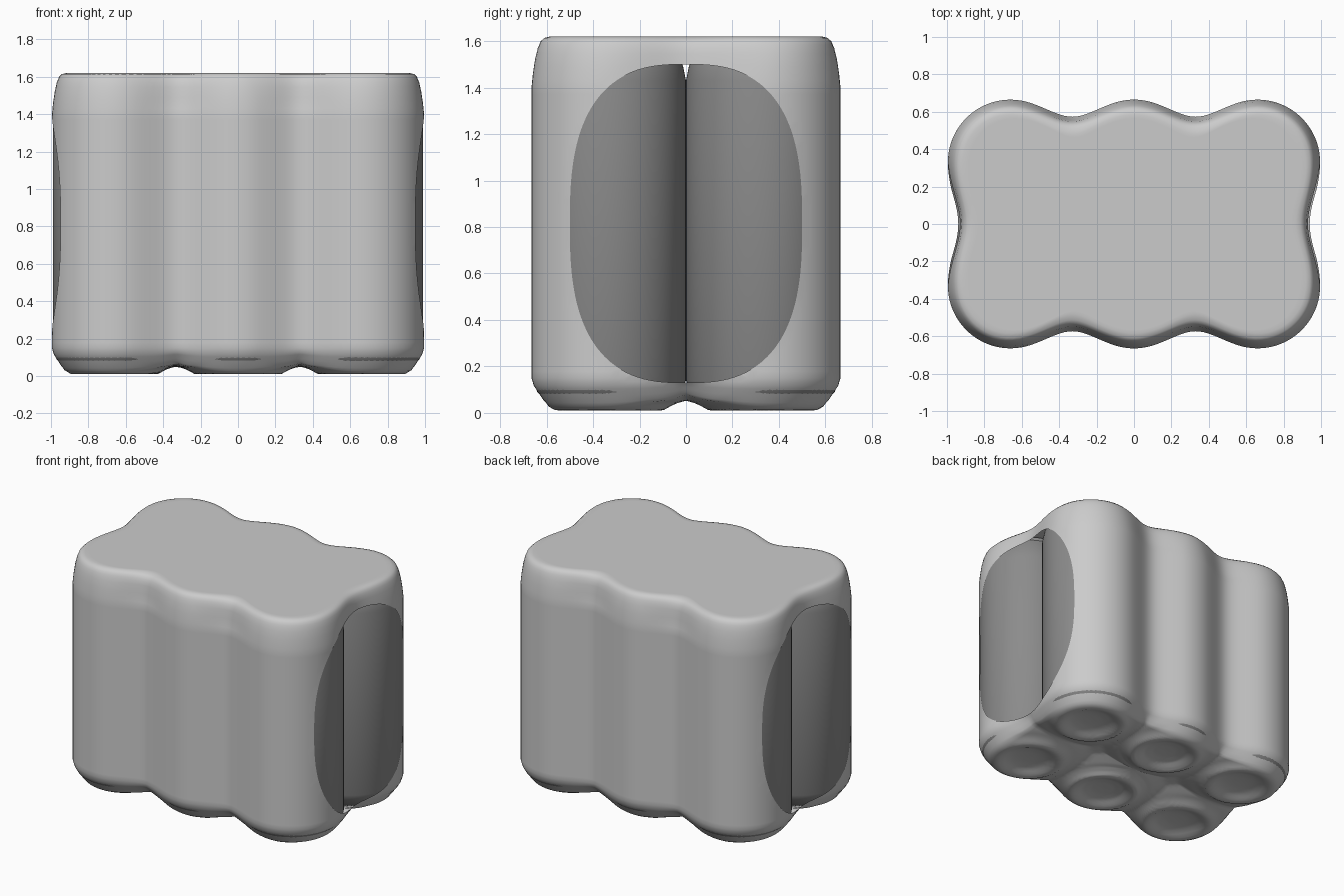
import bpy, bmesh, math

if "Cube" in bpy.data.objects:
    bpy.data.objects.remove(bpy.data.objects["Cube"])

SX, SY, R = 0.66, 0.33, 0.335          # can spacing, row offset, wrap radius
CENTERS = [(i * SX, j * SY) for j in (-1, 1) for i in (-1, 0, 1)]


def smin(a, b, k):
    h = max(k - abs(a - b), 0) / k
    return min(a, b) - h * h * k / 4


def lerp_table(table, x):
    if x <= table[0][0]:
        return table[0][1:]
    for a, b in zip(table, table[1:]):
        if x <= b[0]:
            t = (x - a[0]) / (b[0] - a[0])
            return tuple(p + (q - p) * t for p, q in zip(a[1:], b[1:]))
    return table[-1][1:]


# height: (z, inset, extra blending between cans)
SIDE = [(0.03, .075, .16), (0.05, .05, .10), (0.08, .027, .05), (0.11, .010, .02),
        (0.15, 0, 0), (1.40, 0, 0), (1.46, .006, 0), (1.52, .015, .02),
        (1.57, .027, .05), (1.60, .04, .07), (1.614, .055, .09), (1.62, .08, .13)]
# underside: distance from can centre, height
UNDER = [(0, .05), (.08, .047), (.14, .037), (.18, .020), (.21, .010), (.235, .012),
         (.265, .03), (.30, .045), (.33, .052), (.42, .085)]


def field(x, y, inset, extra):
    rows = []
    for s in (-1, 1):
        d = [math.hypot(x - i * SX, y - s * SY) - R for i in (-1, 0, 1)]
        rows.append(smin(smin(d[0], d[1], .3 + extra), d[2], .3 + extra))
    return smin(rows[0], rows[1], .4 + extra) + inset


def outline(start, direction, z):
    """March from outside back to the wrap's surface at height z."""
    inset, extra = lerp_table(SIDE, z)
    lo, hi = 0.3, 1.4
    for _ in range(24):
        t = (lo + hi) / 2
        if field(start[0] + direction[0] * t, start[1] + direction[1] * t, inset, extra) < 0:
            lo = t
        else:
            hi = t
    return start[0] + direction[0] * lo, start[1] + direction[1] * lo


def under(x, y):
    return lerp_table(UNDER, min(math.hypot(x - a, y - b) for a, b in CENTERS))[0]


def opening(y, z):
    """Rounded end opening: below 1 means inside."""
    return (abs(y / 0.5) ** 2.7 + abs((z - 0.815) / 0.685) ** 2.7) ** (1 / 2.7)


def make_object(name, bm, angle=60):
    bmesh.ops.recalc_face_normals(bm, faces=bm.faces)
    mesh = bpy.data.meshes.new(name)
    bm.to_mesh(mesh)
    bm.free()
    ob = bpy.data.objects.new(name, mesh)
    bpy.context.collection.objects.link(ob)
    bpy.ops.object.select_all(action='DESELECT')
    ob.select_set(True)
    bpy.context.view_layer.objects.active = ob
    bpy.ops.object.shade_smooth_by_angle(angle=math.radians(angle))
    return ob


def bridge(bm, a, b):
    n = len(a)
    for i in range(n):
        bm.faces.new((a[i], a[(i + 1) % n], b[(i + 1) % n], b[i]))


# Shrink-wrap sleeve around all six cans
N = 240
DIRS = [(math.cos(2 * math.pi * i / N), math.sin(2 * math.pi * i / N)) for i in range(N)]
bm = bmesh.new()
levels = [.03, .04, .05, .065, .08, .095, .11, .13] + \
         [.15 + 1.25 * i / 44 for i in range(45)] + \
         [1.43, 1.46, 1.49, 1.52, 1.545, 1.57, 1.585, 1.60, 1.607, 1.614, 1.62]
rings = []
for z in levels:
    ring = []
    for d in DIRS:
        x, y = outline((0, 0), d, z)
        w = max(0, (0.15 - z) / 0.12)      # lower rim follows the underside valleys
        ring.append(bm.verts.new((x, y, z + (under(x, y) - 0.03) * w)))
    rings.append(ring)
for a, b in zip(rings, rings[1:]):
    bridge(bm, a, b)
# underside and top, closing in to the middle
STEPS = 30
for ring, height in ((rings[0], under), (rings[-1], lambda x, y: 1.62)):
    last = ring
    for s in range(1, STEPS):
        f = 1 - s / STEPS
        new = [bm.verts.new((v.co.x * f, v.co.y * f, height(v.co.x * f, v.co.y * f))) for v in ring]
        bridge(bm, last, new)
        last = new
    mid = bm.verts.new((0, 0, height(0, 0)))
    for i in range(N):
        bm.faces.new((last[i], last[(i + 1) % N], mid))
# end openings
cut = []
for f in bm.faces:
    c = f.calc_center_median()
    if abs(c.x) > 0.8 and 0.1 < c.z < 1.55 and opening(c.y, c.z) < 1:
        cut.append(f)
bmesh.ops.delete(bm, geom=cut, context='FACES')
for v in [v for v in bm.verts if v.is_boundary]:
    k = 1 / opening(v.co.y, v.co.z)
    y, z = v.co.y * k, 0.815 + (v.co.z - 0.815) * k
    side = math.copysign(1, v.co.x)
    v.co = (outline((0, y), (side, 0), z)[0], y, z)
make_object("shrink_wrap", bm)

# Six cans, lathed
dark = bpy.data.materials.new("can_grey")
dark.diffuse_color = (0.26, 0.26, 0.26, 1)
dark.use_nodes = True
dark.node_tree.nodes["Principled BSDF"].inputs["Base Color"].default_value = dark.diffuse_color
CAN = [(0, .07), (.12, .06), (.19, .035), (.215, .02), (.235, .022), (.27, .05),
       (.31, .09), (.33, .14), (.33, 1.43), (.318, 1.49), (.29, 1.56), (.275, 1.59),
       (.28, 1.61), (.265, 1.612), (.255, 1.585), (0, 1.585)]
for n, (cx, cy) in enumerate(CENTERS):
    bm = bmesh.new()
    rings = [[bm.verts.new((cx + r * math.cos(2 * math.pi * i / 64),
                            cy + r * math.sin(2 * math.pi * i / 64), z))
              for i in range(64)] for r, z in CAN]
    for a, b in zip(rings, rings[1:]):
        bridge(bm, a, b)
    bmesh.ops.remove_doubles(bm, verts=bm.verts, dist=1e-5)
    make_object(f"can_{n + 1}", bm, 35).data.materials.append(dark)
